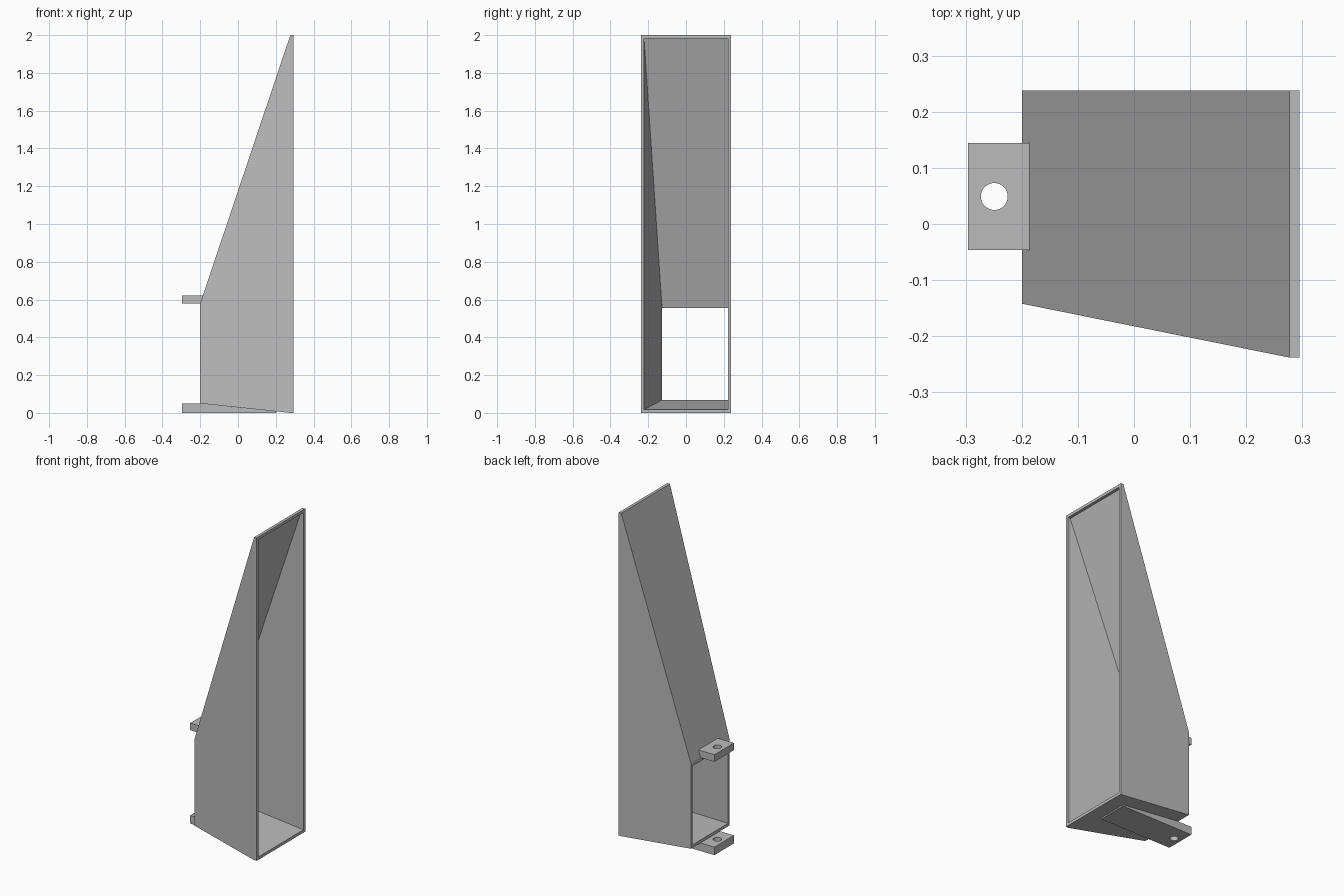
import bpy
import bmesh

if "Cube" in bpy.data.objects:
    bpy.data.objects.remove(bpy.data.objects["Cube"], do_unlink=True)

grey = bpy.data.materials.new("plain grey")
grey.use_nodes = True
colour = (0.5, 0.5, 0.5, 1)
grey.diffuse_color = colour
grey.node_tree.nodes["Principled BSDF"].inputs["Base Color"].default_value = colour


def make_object(name, bm):
    bmesh.ops.recalc_face_normals(bm, faces=bm.faces)
    mesh = bpy.data.meshes.new(name)
    bm.to_mesh(mesh)
    bm.free()
    mesh.materials.append(grey)
    obj = bpy.data.objects.new(name, mesh)
    bpy.context.collection.objects.link(obj)
    return obj


def ring(bm, x, y0, y1, z0, z1):
    """Rectangular section of the duct across x."""
    return [bm.verts.new((x, y, z)) for y, z in ((y0, z0), (y1, z0), (y1, z1), (y0, z1))]


# Tapered hollow duct: outer skin from small to large mouth, then back inside
SMALL, LIP, LARGE = -0.20, 0.277, 0.295
BACK, WALL = 0.238, 0.016
bm = bmesh.new()
rings = [
    ring(bm, SMALL, -0.142, BACK, 0.05, 0.58),
    ring(bm, LIP, -BACK, BACK, 0, 2),
    ring(bm, LARGE, -BACK, BACK, 0, 2),
    ring(bm, LARGE, WALL - BACK, BACK - WALL, 0.018, 1.982),
    ring(bm, LIP, WALL - BACK, BACK - WALL, 0.018, 1.982),
    ring(bm, SMALL, -0.127, BACK - WALL, 0.068, 0.556),
]
for a, b in zip(rings, rings[1:] + rings[:1]):
    for i in range(4):
        j = (i + 1) % 4
        bm.faces.new((a[i], a[j], b[j], b[i]))
make_object("tapered_duct", bm)


# Mounting tabs: side profile extruded across y, with a drilled bolt hole
def mounting_tab(name, profile):
    bm = bmesh.new()
    face = bm.faces.new([bm.verts.new((x, -0.046, z)) for x, z in profile])
    side = bmesh.ops.extrude_face_region(bm, geom=[face])["geom"]
    moved = [v for v in side if isinstance(v, bmesh.types.BMVert)]
    bmesh.ops.translate(bm, verts=moved, vec=(0, 0.19, 0))
    tab = make_object(name, bm)

    bpy.ops.mesh.primitive_cylinder_add(vertices=32, radius=0.024, depth=0.2,
                                        location=(-0.249, 0.049, profile[0][1]))
    drill = bpy.context.object
    drill.hide_render = True
    cut = tab.modifiers.new("bolt_hole", 'BOOLEAN')
    cut.operation = 'DIFFERENCE'
    cut.solver = 'EXACT'
    cut.object = drill
    bpy.context.view_layer.objects.active = tab
    bpy.ops.object.modifier_apply(modifier=cut.name)
    bpy.data.objects.remove(drill, do_unlink=True)


mounting_tab("upper_mounting_tab",
             [(-0.296, 0.578), (SMALL, 0.578), (-0.186, 0.622), (-0.296, 0.622)])
mounting_tab("lower_mounting_tab",
             [(-0.296, 0), (0.2, 0), (0.2, 0.008), (SMALL, 0.05), (-0.296, 0.05)])
